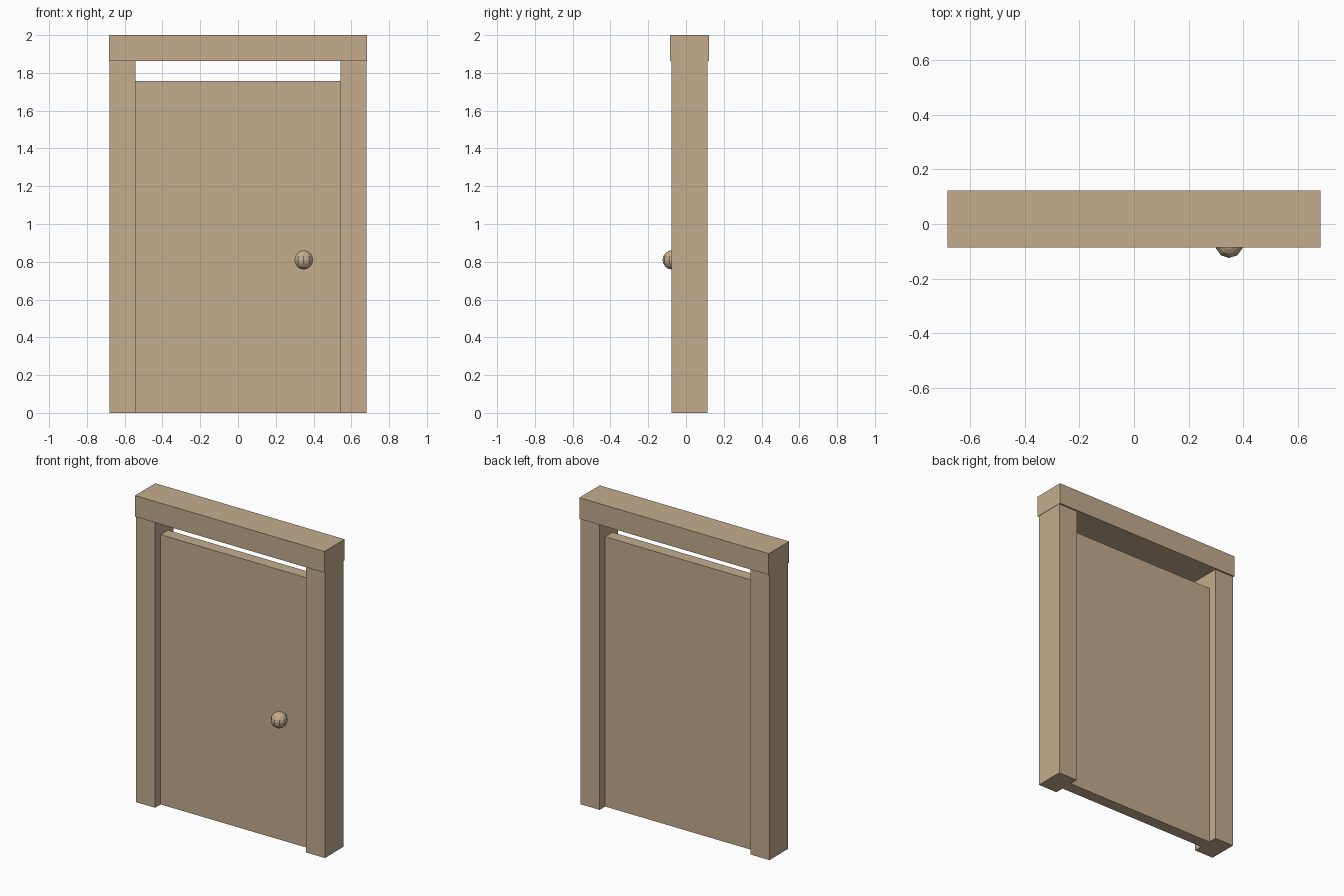
import bpy

if "Cube" in bpy.data.objects:
    bpy.data.objects.remove(bpy.data.objects["Cube"])

# One shared wood colour
wood = bpy.data.materials.new("light_wood")
wood.diffuse_color = (0.55, 0.415, 0.27, 1)
wood.use_nodes = True
wood.node_tree.nodes["Principled BSDF"].inputs["Base Color"].default_value = wood.diffuse_color


def box(name, x, y, z):
    """Box from (min, max) ranges on each axis."""
    bpy.ops.mesh.primitive_cube_add(
        size=1, location=[(a + b) / 2 for a, b in (x, y, z)])
    ob = bpy.context.object
    ob.name = name
    ob.scale = [b - a for a, b in (x, y, z)]
    bpy.ops.object.transform_apply(location=False, rotation=False, scale=True)
    ob.data.materials.append(wood)
    return ob


# Frame: two posts under a slightly deeper lintel
post_y = (-0.077, 0.113)
box("left_post", (-0.68, -0.543), post_y, (0, 1.862))
box("right_post", (0.543, 0.68), post_y, (0, 1.862))
box("lintel", (-0.682, 0.682), (-0.086, 0.123), (1.862, 2.0))

# Door panel, recessed in the frame with a gap above it
box("door_panel", (-0.543, 0.543), (-0.02, 0.056), (0, 1.757))

# Faceted round knob on the front
bpy.ops.mesh.primitive_uv_sphere_add(
    segments=10, ring_count=8, radius=0.051, location=(0.348, -0.073, 0.81))
knob = bpy.context.object
knob.name = "knob"
knob.data.materials.append(wood)
